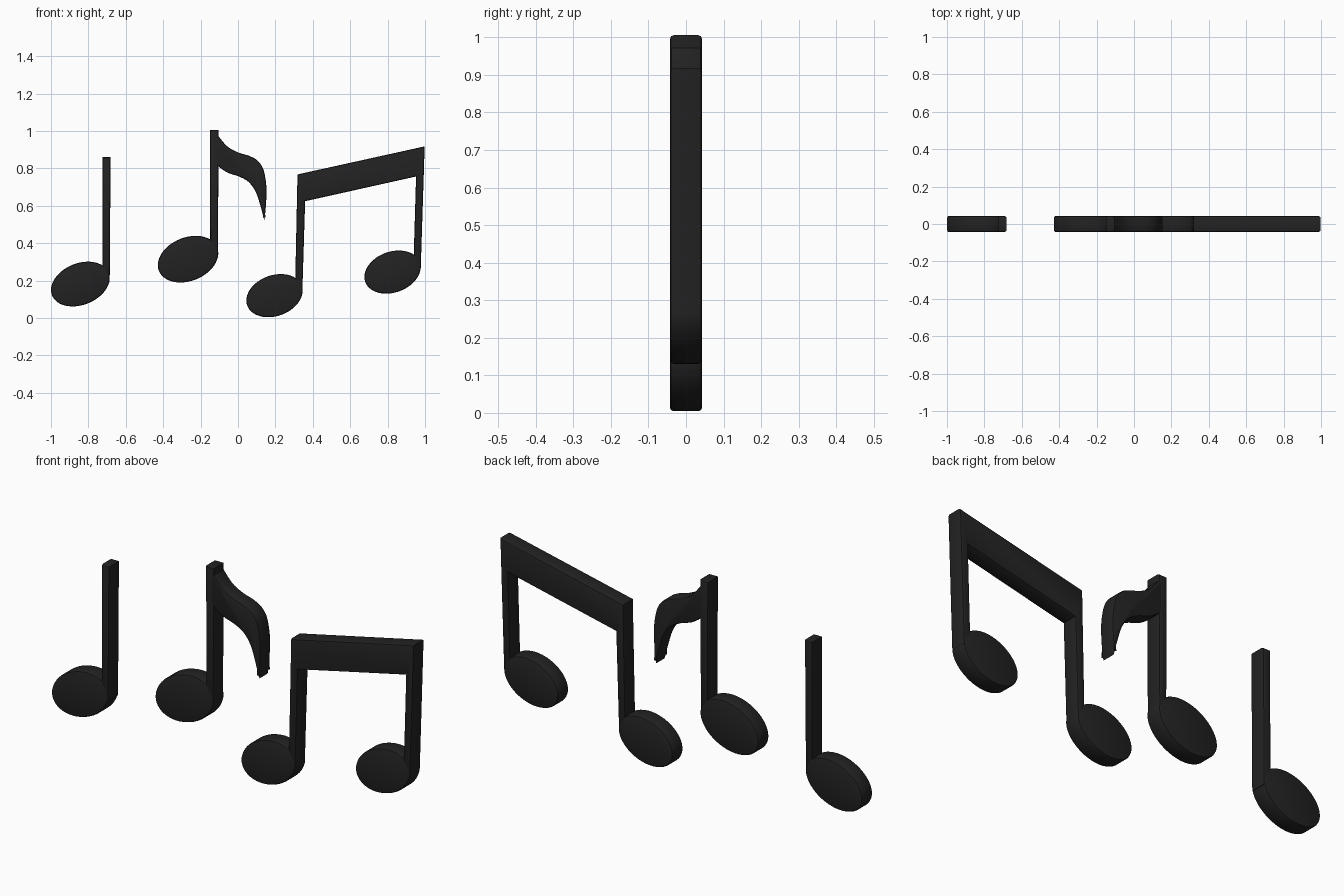
import bpy, bmesh, math
from mathutils import Vector

if "Cube" in bpy.data.objects:
    bpy.data.objects.remove(bpy.data.objects["Cube"])

HALF = 0.043     # half thickness of every part
BEVEL = 0.01

ink = bpy.data.materials.new("ink")
ink.diffuse_color = (0.016, 0.016, 0.016, 1)
ink.use_nodes = True
ink.node_tree.nodes["Principled BSDF"].inputs["Base Color"].default_value = ink.diffuse_color


def slab(name, outline, half=HALF):
    """Extrude an x/z outline along y and round its front and back rims."""
    bm = bmesh.new()
    face = bm.faces.new([bm.verts.new((x, -half, z)) for x, z in outline])
    ext = bmesh.ops.extrude_face_region(bm, geom=[face], use_keep_orig=True)
    moved = [g for g in ext["geom"] if isinstance(g, bmesh.types.BMVert)]
    bmesh.ops.translate(bm, verts=moved, vec=(0, 2 * half, 0))
    bmesh.ops.recalc_face_normals(bm, faces=bm.faces)
    rims = [e for e in bm.edges if abs(e.verts[0].co.y - e.verts[1].co.y) < 1e-5]
    bmesh.ops.bevel(bm, geom=rims, offset=BEVEL, segments=2, profile=0.5,
                    affect='EDGES', clamp_overlap=False)
    bmesh.ops.recalc_face_normals(bm, faces=bm.faces)
    mesh = bpy.data.meshes.new(name)
    bm.to_mesh(mesh)
    bm.free()
    obj = bpy.data.objects.new(name, mesh)
    bpy.context.collection.objects.link(obj)
    mesh.materials.append(ink)
    bpy.ops.object.select_all(action='DESELECT')
    obj.select_set(True)
    bpy.context.view_layer.objects.active = obj
    bpy.ops.object.shade_smooth_by_angle(angle=math.radians(30))
    return obj


def note_head(name, cx, cz, a, b, tilt=22, sides=64):
    """Tilted oval."""
    c, s = math.cos(math.radians(tilt)), math.sin(math.radians(tilt))
    pts = []
    for i in range(sides):
        t = math.tau * i / sides
        u, v = a * math.cos(t), b * math.sin(t)
        pts.append((cx + u * c - v * s, cz + u * s + v * c))
    slab(name, pts)


def smooth_path(points, steps=5):
    """Catmull-Rom curve through the points."""
    p = [Vector(q) for q in points]
    p = [2 * p[0] - p[1]] + p + [2 * p[-1] - p[-2]]
    out = []
    for i in range(1, len(p) - 2):
        p0, p1, p2, p3 = p[i - 1:i + 3]
        for k in range(steps):
            t = k / steps
            out.append(0.5 * (2 * p1 + (p2 - p0) * t
                              + (2 * p0 - 5 * p1 + 4 * p2 - p3) * t ** 2
                              + (3 * p1 - p0 - 3 * p2 + p3) * t ** 3))
    return out + [p[-2]]


STEM = HALF - 0.0005   # a hair thinner than the heads

# Quarter note
note_head("quarter_note_head", -0.843, 0.182, 0.163, 0.111)
slab("quarter_note_stem", [(-0.726, 0.20), (-0.686, 0.19), (-0.681, 0.86), (-0.724, 0.86)], STEM)

# Eighth note with a curved flag
note_head("eighth_note_head", -0.267, 0.315, 0.168, 0.116)
slab("eighth_note_stem", [(-0.148, 0.34), (-0.107, 0.33), (-0.104, 1.006), (-0.151, 1.006)], STEM)
upper = smooth_path([(-0.125, 1.0), (-0.104, 0.972), (-0.056, 0.917), (0.0, 0.886),
                     (0.06, 0.867), (0.104, 0.842), (0.136, 0.794), (0.152, 0.70),
                     (0.149, 0.60), (0.141, 0.521)])
lower = smooth_path([(0.141, 0.521), (0.12, 0.60), (0.094, 0.676), (0.056, 0.728),
                     (0.005, 0.757), (-0.056, 0.778), (-0.11, 0.815), (-0.125, 0.835)])
slab("eighth_note_flag", upper + lower[1:], STEM - 0.0005)

# Beamed pair: two heads joined by stems and a sloping beam
for side, cx, cz in (("left", 0.195, 0.120), ("right", 0.826, 0.246)):
    note_head("beamed_note_head_" + side, cx, cz, 0.155, 0.109, 20)
slab("beamed_note_stems_and_beam",
     [(0.305, 0.15), (0.344, 0.14), (0.359, 0.625), (0.952, 0.757),
      (0.938, 0.28), (0.977, 0.265), (0.998, 0.918), (0.318, 0.768)], STEM)
